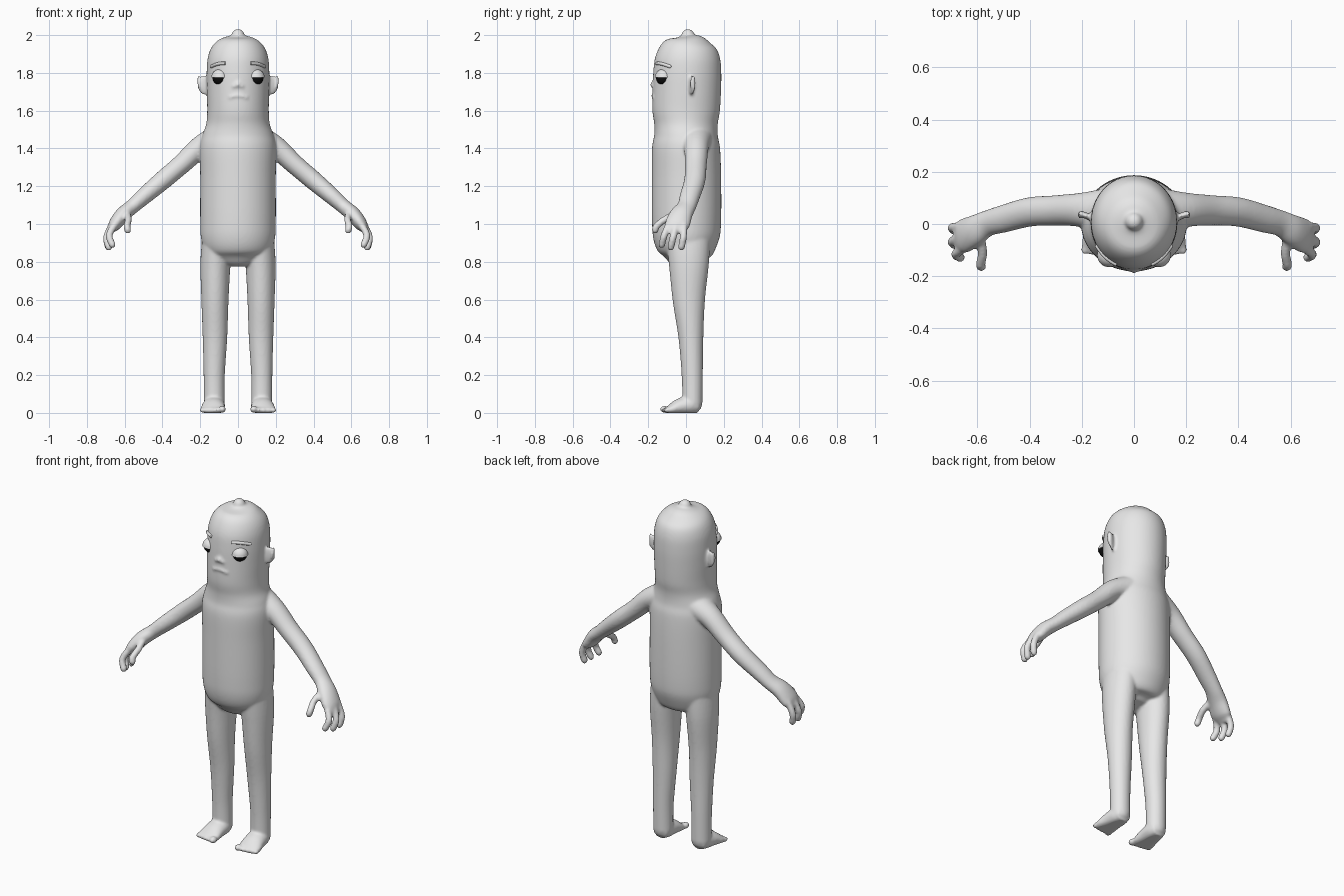
import bpy
import bmesh
from math import sin, cos, pi, sqrt, radians
from mathutils import Vector, Matrix

cube = bpy.data.objects.get("Cube")
if cube:
    bpy.data.objects.remove(cube, do_unlink=True)


def material(name, level):
    mat = bpy.data.materials.new(name)
    mat.use_nodes = True
    colour = (level, level, level, 1)
    mat.diffuse_color = colour
    mat.node_tree.nodes["Principled BSDF"].inputs["Base Color"].default_value = colour
    return mat


skin = material("pale grey skin", 0.8)
black = material("eye black", 0.005)


def finish(bm, name, mat):
    bmesh.ops.recalc_face_normals(bm, faces=bm.faces)
    for face in bm.faces:
        face.smooth = True
    mesh = bpy.data.meshes.new(name)
    bm.to_mesh(mesh)
    bm.free()
    mesh.materials.append(mat)
    obj = bpy.data.objects.new(name, mesh)
    bpy.context.collection.objects.link(obj)
    return obj


def resample(points, steps):
    """Catmull-Rom through rows of any length."""
    pts = [points[0], *points, points[-1]]
    rows = []
    for a, b, c, d in zip(pts, pts[1:], pts[2:], pts[3:]):
        for i in range(steps):
            t = i / steps
            rows.append([0.5 * (2 * q + (r - p) * t + (2 * p - 5 * q + 4 * r - s) * t * t
                                + (3 * q - p - 3 * r + s) * t ** 3)
                         for p, q, r, s in zip(a, b, c, d)])
    rows.append(list(points[-1]))
    return rows


def tube(bm, points, side=1, ref=(0, 1, 0), sides=32, steps=6):
    """Elliptical loft with a round end; rows are x, y, z, radius across, radius along ref."""
    rows = resample(points, steps)
    centres = [Vector((r[0] * side, r[1], r[2])) for r in rows]
    ref = Vector(ref)
    rings = []

    def ring(centre, tangent, ra, rb):
        u = ref.cross(tangent).normalized()
        v = tangent.cross(u)
        verts = []
        for k in range(sides):
            a = 2 * pi * k / sides
            p = centre + u * (ra * cos(a)) + v * (rb * sin(a))
            p.z = max(p.z, 0)
            verts.append(bm.verts.new(p))
        rings.append(verts)

    last = len(rows) - 1
    for i, row in enumerate(rows):
        tangent = (centres[min(i + 1, last)] - centres[max(i - 1, 0)]).normalized()
        ring(centres[i], tangent, row[3], row[4])
    ra, rb = rows[-1][3:]
    for a in (0.5, 1.0, 1.4):
        ring(centres[-1] + tangent * (min(ra, rb) * sin(a)), tangent, ra * cos(a), rb * cos(a))
    for low, high in zip(rings, rings[1:]):
        for k in range(sides):
            n = (k + 1) % sides
            bm.faces.new((low[k], low[n], high[n], high[k]))
    bm.faces.new(rings[0])
    bm.faces.new(rings[-1])


def ball(bm, centre, size, turn=0, tilt=0):
    matrix = (Matrix.Translation(centre) @ Matrix.Rotation(turn, 4, "Z")
              @ Matrix.Rotation(tilt, 4, "Y") @ Matrix.Diagonal((*size, 1)))
    return bmesh.ops.create_uvsphere(bm, u_segments=32, v_segments=20, radius=1, matrix=matrix)


def face_y(x):
    return 0.004 - 0.18 * sqrt(1 - (x / 0.166) ** 2)


body = bmesh.new()

# Torso and head: z, half width, front y, back y
profile = [
    (0.785, 0.07, -0.04, 0.06), (0.81, 0.13, -0.095, 0.105), (0.85, 0.172, -0.14, 0.15),
    (0.92, 0.195, -0.172, 0.176), (1.02, 0.2, -0.18, 0.186), (1.25, 0.2, -0.181, 0.186),
    (1.4, 0.202, -0.18, 0.18), (1.47, 0.188, -0.168, 0.168), (1.53, 0.168, -0.168, 0.168),
    (1.6, 0.163, -0.178, 0.179), (1.7, 0.165, -0.177, 0.185), (1.8, 0.166, -0.173, 0.187),
    (1.88, 0.16, -0.163, 0.18), (1.94, 0.137, -0.136, 0.154), (1.98, 0.093, -0.085, 0.107),
    (1.998, 0.035, -0.025, 0.045)]
tube(body, [(0, (f + b) / 2, z, w, (b - f) / 2) for z, w, f, b in profile], sides=64)

arm = [(0.1, 0.05, 1.45, 0.08, 0.09), (0.2, 0.054, 1.405, 0.06, 0.066),
       (0.3, 0.052, 1.315, 0.052, 0.058), (0.4, 0.046, 1.23, 0.05, 0.056),
       (0.5, 0.02, 1.145, 0.044, 0.053), (0.56, 0.003, 1.092, 0.039, 0.05),
       (0.61, -0.025, 1.05, 0.04, 0.06), (0.65, -0.045, 1.0, 0.035, 0.066),
       (0.672, -0.05, 0.972, 0.022, 0.055)]
fingers = [
    [(0.65, -0.09, 1.0), (0.682, -0.115, 0.94), (0.665, -0.128, 0.89)],
    [(0.665, -0.05, 1.0), (0.696, -0.068, 0.93), (0.684, -0.08, 0.877)],
    [(0.665, -0.01, 1.0), (0.695, -0.014, 0.93), (0.687, -0.024, 0.877)],
    [(0.59, -0.045, 1.06), (0.58, -0.11, 1.025), (0.588, -0.155, 0.99), (0.584, -0.163, 0.967)]]
leg = [(0.105, 0.01, 0.96, 0.08, 0.12), (0.119, 0.015, 0.8, 0.08, 0.107),
       (0.122, 0.015, 0.6, 0.072, 0.086), (0.122, 0.026, 0.4, 0.065, 0.066),
       (0.126, 0.033, 0.2, 0.056, 0.056), (0.126, 0.034, 0.05, 0.055, 0.053)]
foot = [(0.126, 0.07, 0.035, 0.042, 0.04), (0.126, 0.03, 0.042, 0.056, 0.05),
        (0.13, -0.03, 0.034, 0.061, 0.044), (0.134, -0.075, 0.02, 0.066, 0.03),
        (0.135, -0.1, 0.013, 0.064, 0.018)]

for s in (1, -1):
    # Limbs, hands and feet
    tube(body, arm, s)
    for finger in fingers:
        tube(body, [(*p, 0.0185, 0.0185) for p in finger], s, sides=16)
    tube(body, leg, s)
    tube(body, foot, s, ref=(0, 0, 1))
    for i in range(5):
        r = 0.019 if i == 0 else 0.0145
        ball(body, (s * (0.083 + 0.0265 * i), -0.114 + 0.004 * i, r), (r, r * 1.25, r))
    # Ears, with a thicker rim
    ball(body, (s * 0.18, 0.03, 1.735), (0.038, 0.012, 0.052), s * radians(25), s * radians(10))
    ball(body, (s * 0.203, 0.036, 1.745), (0.011, 0.016, 0.042), s * radians(25), s * radians(10))
    # Nostrils
    ball(body, (s * 0.02, -0.172, 1.729), (0.013, 0.011, 0.011))

# Nose and overhanging upper lip
ball(body, (0, -0.172, 1.738), (0.018, 0.017, 0.018))
lip = [(x, face_y(x) + 0.002, 1.679 - 5 * x * x, 0.01, 0.01)
       for x in (-0.045, -0.022, 0, 0.022, 0.045)]
tube(body, lip, ref=(0, 0, 1), sides=16)

body_obj = finish(body, "body", skin)
remesh = body_obj.modifiers.new("blend parts", "REMESH")
remesh.mode = "VOXEL"
remesh.voxel_size = 0.0075
remesh.use_smooth_shade = True
smooth = body_obj.modifiers.new("soften joins", "SMOOTH")
smooth.factor = 0.5
smooth.iterations = 5

for s, label in ((1, "left"), (-1, "right")):
    centre = Vector((s * 0.096, -0.12, 1.775))
    # Eyeball
    bm = bmesh.new()
    ball(bm, centre, (0.039, 0.039, 0.039))
    finish(bm, label + "_eyeball", black)
    # Drooping upper lid
    bm = bmesh.new()
    ball(bm, centre, (0.045, 0.045, 0.045))
    bmesh.ops.bisect_plane(bm, geom=bm.verts[:] + bm.edges[:] + bm.faces[:], plane_co=centre,
                           plane_no=(0, 0, -1), clear_outer=True)
    bmesh.ops.holes_fill(bm, edges=[e for e in bm.edges if e.is_boundary])
    lid = finish(bm, label + "_eyelid", skin)
    for poly in lid.data.polygons:
        poly.use_smooth = len(poly.vertices) < 5
    # Eyebrow
    bm = bmesh.new()
    brow = [(x, face_y(x) + 0.007, z, 0.009, 0.009)
            for x, z in ((0.066, 1.85), (0.09, 1.85), (0.115, 1.845), (0.14, 1.834))]
    tube(bm, brow, s, ref=(0, 0, 1), sides=16)
    finish(bm, label + "_eyebrow", skin)
